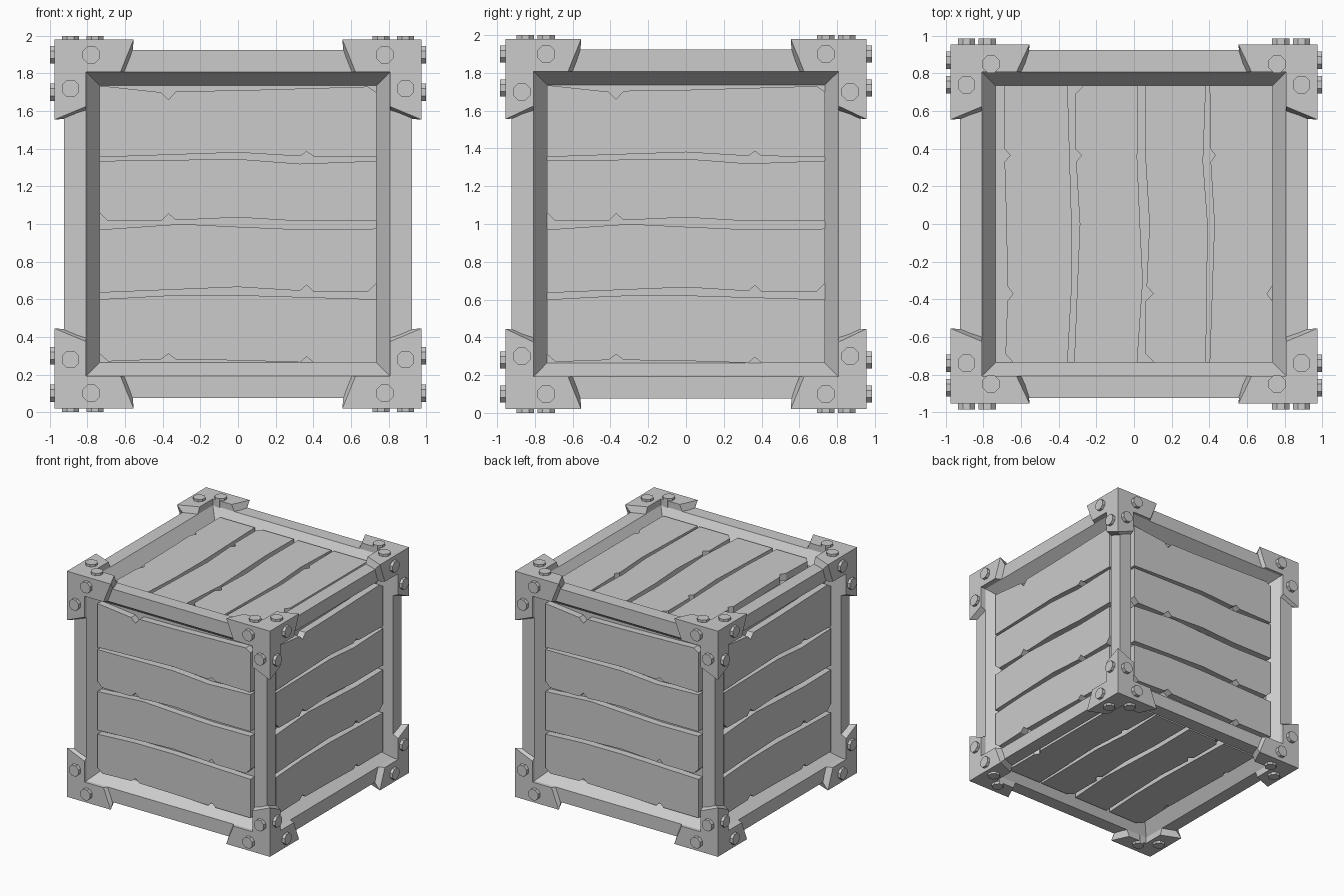
import bpy, bmesh
from math import pi
from mathutils import Matrix, Vector
from itertools import product

if "Cube" in bpy.data.objects:
    bpy.data.objects.remove(bpy.data.objects["Cube"])

UP = Vector((0, 0, 1))  # crate centre height


def finish(bm, name):
    bmesh.ops.recalc_face_normals(bm, faces=bm.faces)
    me = bpy.data.meshes.new(name)
    bm.to_mesh(me)
    bm.free()
    ob = bpy.data.objects.new(name, me)
    ob.location = UP
    bpy.context.collection.objects.link(ob)
    return ob


def prism(bm, lower, upper):
    """Solid between two matching outlines."""
    a = [bm.verts.new(p) for p in lower]
    b = [bm.verts.new(p) for p in upper]
    bm.faces.new(a)
    bm.faces.new(b)
    for i in range(len(a)):
        j = (i + 1) % len(a)
        bm.faces.new((a[i], a[j], b[j], b[i]))


# Frame: cube with a sloped recess in every face
bm = bmesh.new()
bmesh.ops.create_cube(bm, size=1.85)
faces = list(bm.faces)
for width, depth in ((0.118, 0), (0.072, -0.105)):
    bmesh.ops.inset_individual(bm, faces=faces, thickness=width, depth=depth,
                               use_even_offset=True)
finish(bm, "frame")

# Planks: ragged lower and upper edges, with notches and chipped corners
E = 0.735
planks = [
    ([(-E, -.69), (-.69, -.73), (-.41, -.72), (-.37, -.69), (-.33, -.72), (0, -.725),
      (.33, -.735), (.365, -.705), (.40, -.735), (E, -.735)],
     [(-E, -.40), (-.37, -.38), (0, -.378), (E, -.40)]),
    ([(-E, -.365), (0, -.335), (.33, -.355), (.365, -.325), (.40, -.36), (.69, -.36), (E, -.315)],
     [(-E, -.03), (-.3, 0), (0, -.015), (.35, -.03), (E, -.025)]),
    ([(-E, .06), (-.69, .015), (-.41, .015), (-.37, .055), (-.33, .02), (0, .035),
      (.33, .015), (E, .015)],
     [(-E, .335), (0, .345), (.33, .32), (E, .335)]),
    ([(-E, .355), (0, .38), (.33, .36), (.365, .385), (.40, .36), (E, .355)],
     [(-E, .735), (-.41, .70), (-.37, .66), (-.33, .705), (0, .71), (.69, .73), (E, .70)]),
]
sides = {
    "front": lambda u, v, d: (u, -d, v),
    "right": lambda u, v, d: (d, u, v),
    "back": lambda u, v, d: (-u, d, v),
    "left": lambda u, v, d: (-d, -u, v),
    "top": lambda u, v, d: (min(v + .047, E), u, d),
    "bottom": lambda u, v, d: (min(v + .047, E), u, -d),
}
for side, place in sides.items():
    bm = bmesh.new()
    for low, high in planks:
        outline = low + high[::-1]
        prism(bm, [place(u, v, .80) for u, v in outline],
              [place(u, v, .88) for u, v in outline])
    finish(bm, side + "_planks")

# Corner brackets: three mitred L-shaped plates with slanted arm ends, plus bolts
OUT = (.975, .955, .98)
BASE = (.90, .90, .90)
BOLTS = {0: [(.74, .90), (.87, .70)],
         1: [(.78, .90), (.89, .72)],
         2: [(.76, .85), (.89, .74)]}


def point(k, a, b, d):
    p = [a, b]
    p.insert(k, d)
    return Vector(p)


def plate_outline(k, size, outer_end, inner_end):
    A, B = [size[i] for i in range(3) if i != k]
    pts = [(A, B), (A, outer_end), (.807, inner_end), (.807, .807),
           (inner_end, .807), (outer_end, B)]
    return [point(k, a, b, size[k]) for a, b in pts]


for n, signs in enumerate(product((-1, 1), repeat=3)):
    flip = Matrix.Diagonal((*signs, 1))
    bm = bmesh.new()
    for k in range(3):
        prism(bm, plate_outline(k, BASE, .56, .59), plate_outline(k, OUT, .555, .625))
    bmesh.ops.transform(bm, matrix=flip, verts=bm.verts)
    finish(bm, f"corner_bracket_{n + 1}")

    bm = bmesh.new()
    for k, spots in BOLTS.items():
        axis = Vector([i == k for i in range(3)])
        top = (1.0, .985, 1.0)[k]
        for a, b in spots:
            m = (Matrix.Translation(point(k, a, b, (top + .9) / 2))
                 @ axis.to_track_quat('Z', 'Y').to_matrix().to_4x4()
                 @ Matrix.Rotation(pi / 8, 4, 'Z'))
            bmesh.ops.create_cone(bm, cap_ends=True, segments=8, radius1=.05,
                                  radius2=.05, depth=top - .9, matrix=m)
    bmesh.ops.transform(bm, matrix=flip, verts=bm.verts)
    finish(bm, f"corner_bolts_{n + 1}")
